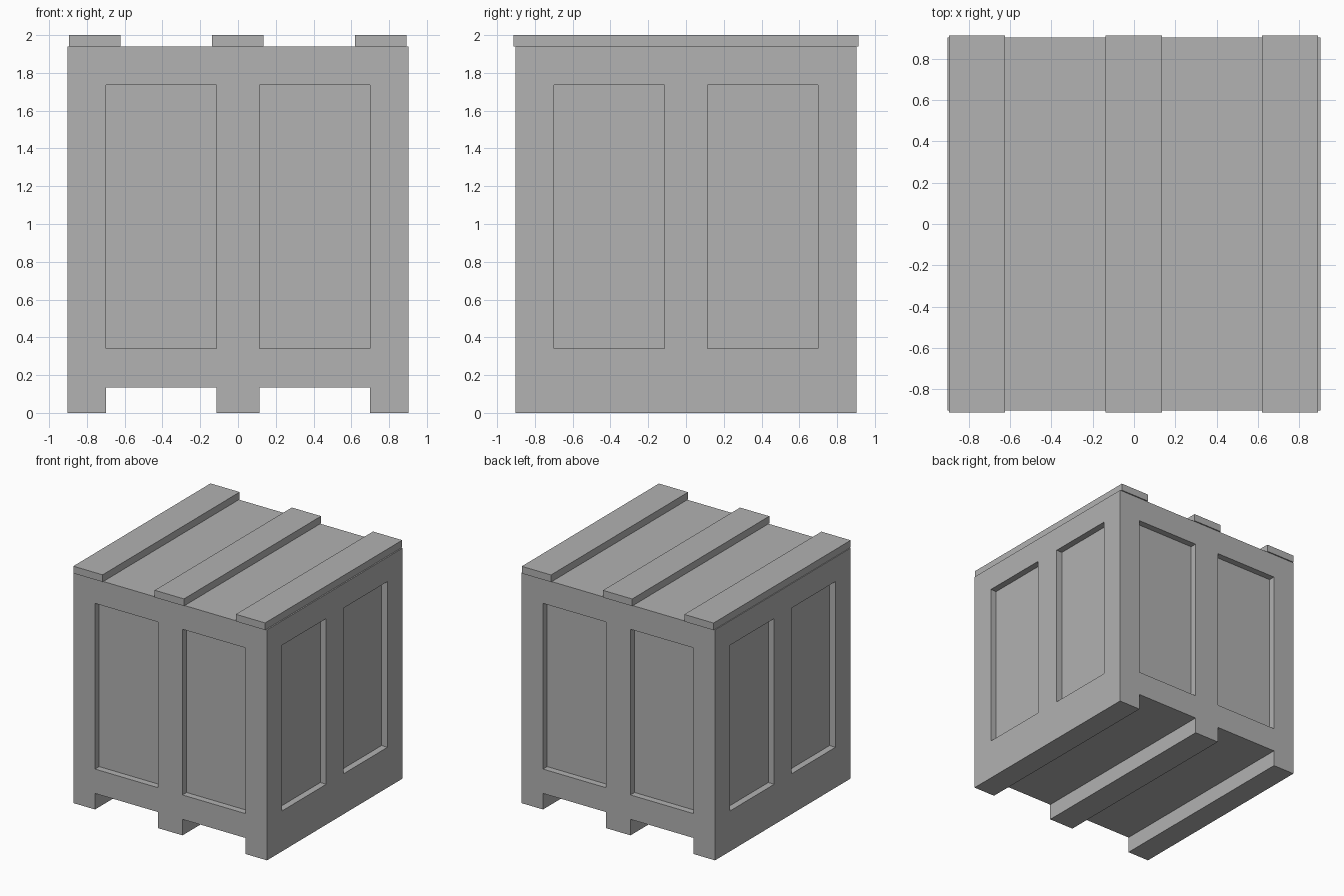
import bpy, bmesh
from mathutils import Matrix, Vector

if "Cube" in bpy.data.objects:
    bpy.data.objects.remove(bpy.data.objects["Cube"], do_unlink=True)

HALF = 0.902            # half width of the crate body
BODY_TOP = 1.94
INNER, OUTER = 0.115, 0.7    # sides of panels and of pallet slots
RECESS = 0.055

grey = bpy.data.materials.new("plain grey")
grey.use_nodes = True
colour = (0.445, 0.445, 0.445, 1)
grey.diffuse_color = colour
grey.node_tree.nodes["Principled BSDF"].inputs["Base Color"].default_value = colour


def add_box(bm, low, high, turn=Matrix()):
    low, high = Vector(low), Vector(high)
    place = Matrix.Translation((low + high) / 2) @ Matrix.Diagonal((high - low).to_4d())
    bmesh.ops.create_cube(bm, size=1, matrix=turn @ place)


def make_object(name, bm):
    mesh = bpy.data.meshes.new(name)
    bm.to_mesh(mesh)
    bm.free()
    mesh.materials.append(grey)
    obj = bpy.data.objects.new(name, mesh)
    bpy.context.collection.objects.link(obj)
    return obj


# Solid crate body
bm = bmesh.new()
add_box(bm, (-HALF, -HALF, 0), (HALF, HALF, BODY_TOP))
body = make_object("crate_body", bm)

# Cutter: two recessed panels per side and two slots through the base
bm = bmesh.new()
for left, right in ((-OUTER, -INNER), (INNER, OUTER)):
    for quarter in range(4):
        turn = Matrix.Rotation(quarter * 1.5707963, 4, "Z")
        add_box(bm, (left, -1, 0.34), (right, RECESS - HALF, 1.735), turn)
    add_box(bm, (left, -1, -0.1), (right, 1, 0.135))
cutter = make_object("recess_cutter", bm)
cutter.hide_render = True

cut = body.modifiers.new("recesses", "BOOLEAN")
cut.operation = "DIFFERENCE"
cut.solver = "EXACT"
cut.object = cutter
bpy.context.view_layer.objects.active = body
bpy.ops.object.modifier_apply(modifier=cut.name)
bpy.data.objects.remove(cutter, do_unlink=True)

# Lid slats, slightly overhanging front and back
for name, left, right in (("right_slat", -0.895, -0.623),
                          ("middle_slat", -0.137, 0.135),
                          ("left_slat", 0.619, 0.891)):
    bm = bmesh.new()
    add_box(bm, (left, -0.912, BODY_TOP), (right, 0.912, 2))
    make_object(name, bm)
